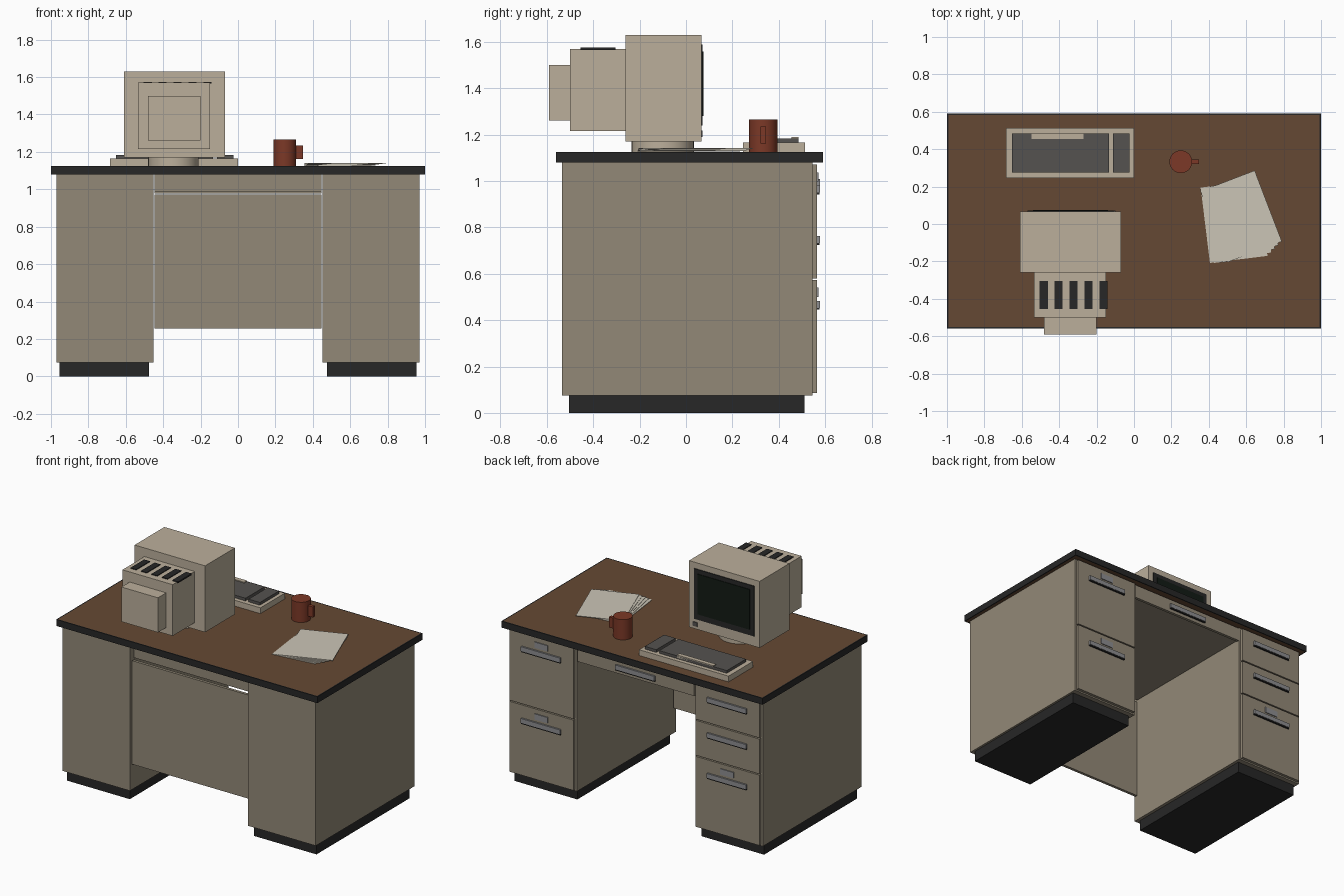
import bpy, math

if "Cube" in bpy.data.objects:
    bpy.data.objects.remove(bpy.data.objects["Cube"])


def material(name, rgb):
    m = bpy.data.materials.new(name)
    m.diffuse_color = (*rgb, 1)
    m.use_nodes = True
    m.node_tree.nodes["Principled BSDF"].inputs["Base Color"].default_value = m.diffuse_color
    return m


STEEL = material("painted_steel", (0.29, 0.25, 0.185))
BROWN = material("brown_laminate", (0.13, 0.066, 0.033))
BLACK = material("black_trim", (0.02, 0.02, 0.02))
METAL = material("handle_metal", (0.27, 0.27, 0.28))
PLASTIC = material("beige_plastic", (0.50, 0.43, 0.33))
KEYS = material("dark_keys", (0.09, 0.085, 0.08))
GLASS = material("screen_glass", (0.006, 0.011, 0.007))
RED = material("red_ceramic", (0.20, 0.04, 0.02))
PAPER = material("paper", (0.60, 0.56, 0.47))


def box(name, x, y, z, mat, angle=0):
    """Box from (min, max) ranges, optionally turned about z."""
    centre = [(r[0] + r[1]) / 2 for r in (x, y, z)]
    bpy.ops.mesh.primitive_cube_add(size=1, location=centre, rotation=(0, 0, angle))
    ob = bpy.context.object
    ob.name = name
    ob.scale = [r[1] - r[0] for r in (x, y, z)]
    bpy.ops.object.transform_apply(location=False, rotation=False, scale=True)
    ob.data.materials.append(mat)
    return ob


def cylinder(name, x, y, z, radius, mat):
    bpy.ops.mesh.primitive_cylinder_add(vertices=32, radius=radius, depth=z[1] - z[0],
                                        location=(x, y, (z[0] + z[1]) / 2))
    ob = bpy.context.object
    ob.name = name
    ob.data.materials.append(mat)
    bpy.ops.object.shade_smooth_by_angle(angle=math.radians(40))
    return ob


def handle(name, x, y, z):
    # bar pull with a dark shadow lip underneath
    box(name, (x - 0.15, x + 0.15), (y, y + 0.012), (z - 0.012, z + 0.018), METAL)
    box(name + "_lip", (x - 0.15, x + 0.15), (y, y + 0.010), (z - 0.020, z - 0.012), BLACK)


# Desktop with black edge trim
TOP = 1.125
box("desktop", (-0.992, 0.992), (-0.552, 0.582), (1.08, TOP), BROWN)
for s, side in ((-1, "left"), (1, "right")):
    box(side + "_trim", sorted((s * 0.992, s)), (-0.56, 0.59), (1.08, TOP), BLACK)
box("front_trim", (-0.992, 0.992), (-0.56, -0.552), (1.08, TOP), BLACK)
box("back_trim", (-0.992, 0.992), (0.582, 0.59), (1.08, TOP), BLACK)

# Pedestals, plinths and drawers: (bottom, top, handle height, has label)
layouts = {
    "right": [(0.58, 1.07, 0.962, True), (0.085, 0.572, 0.465, True)],
    "left": [(0.83, 1.07, 0.99, False), (0.58, 0.822, 0.745, False),
             (0.085, 0.572, 0.465, True)],
}
for s, side in ((-1, "left"), (1, "right")):
    box(side + "_pedestal", sorted((s * 0.453, s * 0.97)), (-0.535, 0.545), (0.075, 1.08), STEEL)
    box(side + "_plinth", sorted((s * 0.475, s * 0.955)), (-0.505, 0.51), (0, 0.075), BLACK)
    for i, (z0, z1, hz, label) in enumerate(layouts[side], 1):
        name = f"{side}_drawer_{i}"
        box(name, sorted((s * 0.467, s * 0.957)), (0.545, 0.565), (z0, z1), STEEL)
        handle(name + "_handle", s * 0.712, 0.565, hz)
        if label:
            box(name + "_label_holder", (s * 0.712 - 0.05, s * 0.712 + 0.05),
                (0.565, 0.571), (hz + 0.035, hz + 0.075), METAL)

# Centre drawer and modesty panel
box("centre_drawer_box", (-0.447, 0.447), (-0.5, 0.53), (0.985, 1.08), STEEL)
box("centre_drawer_front", (-0.447, 0.447), (0.53, 0.55), (0.978, 1.072), STEEL)
handle("centre_drawer_handle", 0.0, 0.55, 1.02)
box("modesty_panel", (-0.447, 0.447), (-0.52, -0.5), (0.255, 0.972), STEEL)

# Monitor
cylinder("monitor_stand", -0.345, -0.10, (TOP, 1.17), 0.135, PLASTIC)
box("monitor_case", (-0.61, -0.07), (-0.26, 0.066), (1.17, 1.63), PLASTIC)
box("monitor_rear", (-0.535, -0.15), (-0.5, -0.26), (1.215, 1.57), PLASTIC)
box("monitor_tube_cover", (-0.48, -0.20), (-0.59, -0.5), (1.26, 1.50), PLASTIC)
box("screen_bezel", (-0.57, -0.11), (0.066, 0.071), (1.24, 1.588), BLACK)
box("screen", (-0.54, -0.14), (0.071, 0.075), (1.28, 1.558), GLASS)
box("power_button", (-0.135, -0.10), (0.066, 0.072), (1.19, 1.218), KEYS)
for i in range(5):
    x = -0.483 + i * 0.08
    box(f"vent_{i + 1}", (x - 0.022, x + 0.022), (-0.455, -0.305), (1.565, 1.575), BLACK)

# Keyboard
box("keyboard_base", (-0.685, 0.0), (0.245, 0.513), (TOP, 1.165), PLASTIC)
box("main_keys", (-0.652, -0.135), (0.275, 0.485), (1.165, 1.184), KEYS)
box("number_pad", (-0.112, -0.025), (0.275, 0.485), (1.165, 1.184), KEYS)
box("space_bar", (-0.548, -0.27), (0.455, 0.485), (1.17, 1.19), PLASTIC)

# Mug
cylinder("mug", 0.25, 0.333, (TOP, 1.265), 0.061, RED)
box("mug_handle", (0.30, 0.348), (0.321, 0.345), (1.162, 1.235), RED)

# Fanned stack of paper sheets
for i in range(5):
    t = i / 4
    cx, cy, z = 0.535 + 0.038 * t, 0.012 + 0.029 * t, TOP + 0.0034 * i
    box(f"paper_{i + 1}", (cx - 0.155, cx + 0.155), (cy - 0.203, cy + 0.203),
        (z, z + 0.003), PAPER, math.radians(7 + 14 * t))
